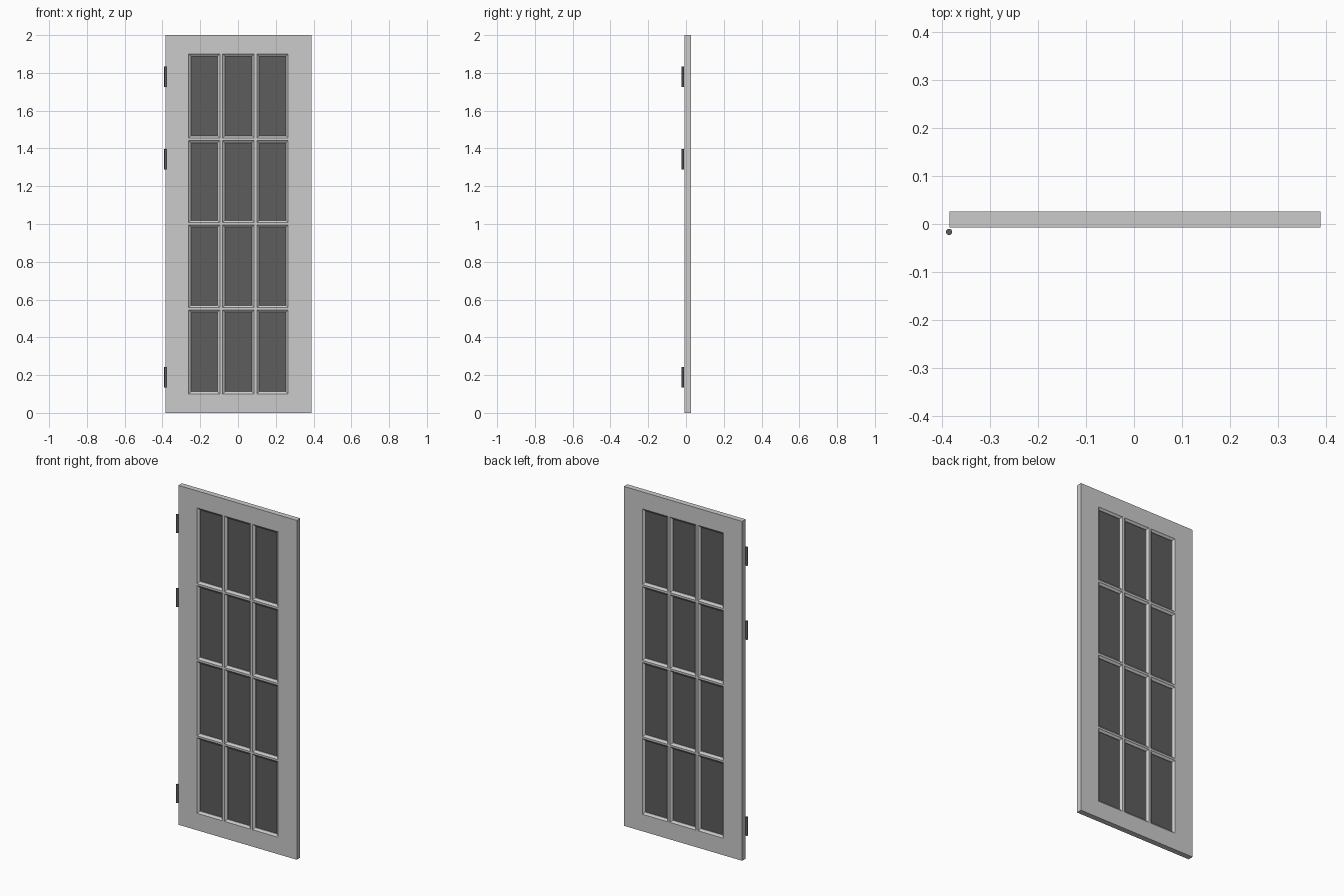
import bpy, bmesh

if "Cube" in bpy.data.objects:
    bpy.data.objects.remove(bpy.data.objects["Cube"])

FRONT, BACK = -0.007, 0.0255          # door faces in y
MID = (FRONT + BACK) / 2
GLASS_T = 0.006
XS = [-0.384, -0.262, -0.096, -0.082, 0.086, 0.100, 0.266, 0.388]
ZS = [0.0, 0.10, 0.546, 0.557, 0.995, 1.007, 1.442, 1.454, 1.90, 2.0]
COLS = [1, 3, 5]
ROWS = [1, 3, 5, 7]
# moulding section: inset from opening edge, depth below door face
MOULD = [(0, 0), (0.003, 0.003), (0.012, 0.0095), (0.012, 0.0135)]

dark = bpy.data.materials.new("dark")
dark.diffuse_color = (0.11, 0.11, 0.11, 1)
dark.use_nodes = True
dark.node_tree.nodes["Principled BSDF"].inputs["Base Color"].default_value = dark.diffuse_color


def finish(bm, name, mat=None):
    bmesh.ops.remove_doubles(bm, verts=bm.verts, dist=1e-5)
    bmesh.ops.recalc_face_normals(bm, faces=bm.faces)
    me = bpy.data.meshes.new(name)
    bm.to_mesh(me)
    bm.free()
    ob = bpy.data.objects.new(name, me)
    bpy.context.collection.objects.link(ob)
    if mat:
        me.materials.append(mat)
    return ob


def ring(bm, i, j, inset, y):
    x0, x1, z0, z1 = XS[i] + inset, XS[i + 1] - inset, ZS[j] + inset, ZS[j + 1] - inset
    return [bm.verts.new(p) for p in ((x0, y, z0), (x1, y, z0), (x1, y, z1), (x0, y, z1))]


def bridge(bm, a, b):
    for k in range(4):
        n = (k + 1) % 4
        bm.faces.new((a[k], a[n], b[n], b[k]))


# Door frame: stiles, rails and glazing bars with moulded openings
bm = bmesh.new()
for i in range(len(XS) - 1):
    for j in range(len(ZS) - 1):
        if i in COLS and j in ROWS:
            section = [(s, FRONT + d) for s, d in MOULD]
            section += [(s, BACK - d) for s, d in reversed(MOULD)]
            rings = [ring(bm, i, j, s, y) for s, y in section]
            for a, b in zip(rings, rings[1:]):
                bridge(bm, a, b)
        else:
            for y in (FRONT, BACK):
                bm.faces.new(ring(bm, i, j, 0, y))
# outer edges of the door
for x in (XS[0], XS[-1]):
    for z0, z1 in zip(ZS, ZS[1:]):
        bm.faces.new([bm.verts.new(p) for p in
                      ((x, FRONT, z0), (x, BACK, z0), (x, BACK, z1), (x, FRONT, z1))])
for z in (ZS[0], ZS[-1]):
    for x0, x1 in zip(XS, XS[1:]):
        bm.faces.new([bm.verts.new(p) for p in
                      ((x0, FRONT, z), (x1, FRONT, z), (x1, BACK, z), (x0, BACK, z))])
# merge the flat cells into clean faces
bmesh.ops.remove_doubles(bm, verts=bm.verts, dist=1e-5)
finish(bm, "door_frame")

# Glass panes
for c, i in enumerate(COLS):
    for r, j in enumerate(ROWS):
        bm = bmesh.new()
        a = ring(bm, i, j, 0.0115, MID - GLASS_T / 2)
        b = ring(bm, i, j, 0.0115, MID + GLASS_T / 2)
        bridge(bm, a, b)
        bm.faces.new(a)
        bm.faces.new(b)
        finish(bm, f"glass_pane_{r + 1}_{c + 1}", dark)

# Hinge barrels on the left edge
for n, z in enumerate((0.188, 1.343, 1.779)):
    bpy.ops.mesh.primitive_cylinder_add(vertices=16, radius=0.0065, depth=0.108,
                                        location=(-0.3845, -0.0165, z))
    hinge = bpy.context.object
    hinge.name = f"hinge_{n + 1}"
    hinge.data.materials.append(dark)
    bpy.ops.object.shade_smooth_by_angle()
